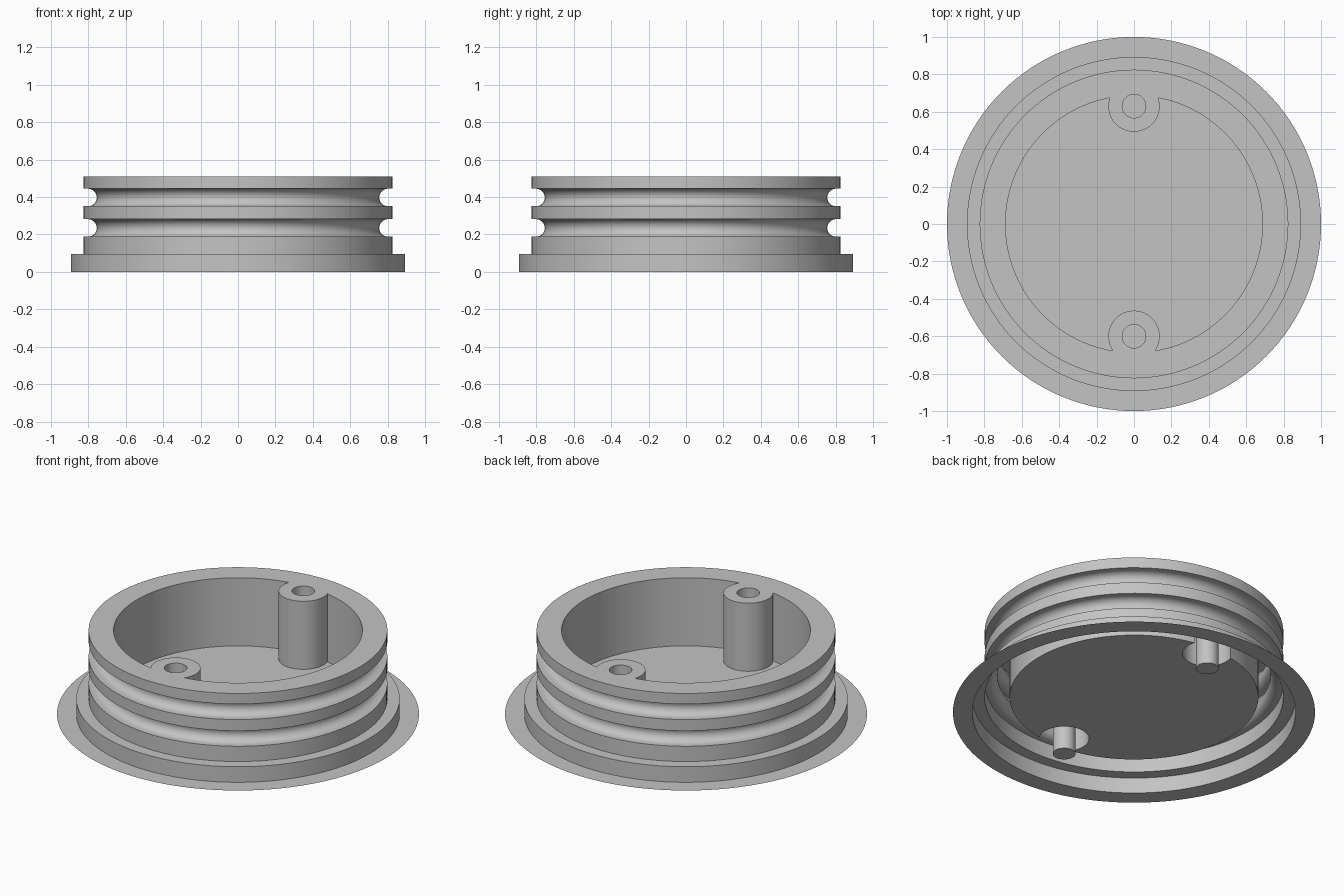
import bpy, bmesh
from math import sin, cos, pi, acos, atan2

if "Cube" in bpy.data.objects:
    bpy.data.objects.remove(bpy.data.objects["Cube"], do_unlink=True)

SEG = 128
R_FLANGE, R_STEP, R_BODY, R_CUP = 1.0, 0.893, 0.825, 0.687
R_BOSS, R_HOLE = 0.137, 0.063
Z_FLOOR, Z_TOP = 0.095, 0.51
BOSS_BACK, BOSS_FRONT = 0.63, 0.60
GROOVES = (0.235, 0.398)
GROOVE_R, GROOVE_X = 0.047, 0.802

grey = bpy.data.materials.new("plain grey")
grey.use_nodes = True
grey.diffuse_color = (0.55, 0.55, 0.55, 1)
grey.node_tree.nodes["Principled BSDF"].inputs["Base Color"].default_value = grey.diffuse_color


def circle(r, z, n=SEG, y=0.0):
    return [(r * cos(2 * pi * i / n), y + r * sin(2 * pi * i / n), z) for i in range(n)]


def at_height(loop, z):
    return [(x, y, z) for x, y, _ in loop]


def add_loop(bm, loop):
    return [bm.verts.new(p) for p in loop]


def finish(name, bm):
    mesh = bpy.data.meshes.new(name)
    bm.to_mesh(mesh)
    bm.free()
    mesh.materials.append(grey)
    obj = bpy.data.objects.new(name, mesh)
    bpy.context.collection.objects.link(obj)
    bpy.ops.object.select_all(action="DESELECT")
    obj.select_set(True)
    bpy.context.view_layer.objects.active = obj
    bpy.ops.object.shade_smooth_by_angle(angle=pi / 6)


def skin(name, loops, cap=False):
    """Bridge matching loops in order and optionally close the last one."""
    bm = bmesh.new()
    rows = [add_loop(bm, loop) for loop in loops]
    for a, b in zip(rows, rows[1:]):
        for i in range(len(a)):
            j = (i + 1) % len(a)
            bm.faces.new((a[i], a[j], b[j], b[i]))
    if cap:
        bm.faces.new(rows[-1])
    finish(name, bm)


def half_outline(c_start, c_end):
    """Cup arc from the front boss to the back boss, then round the back boss."""
    def half_angle(c):
        return acos((c * c + R_CUP ** 2 - R_BOSS ** 2) / (2 * c * R_CUP))
    start, end = -pi / 2 + half_angle(c_start), pi / 2 - half_angle(c_end)
    n = SEG // 2
    pts = [(R_CUP * cos(start + (end - start) * i / n),
            R_CUP * sin(start + (end - start) * i / n), 0) for i in range(n + 1)]
    x, y, _ = pts[-1]
    a = atan2(y - c_end, x)
    sweep = -pi - 2 * a
    m = 32
    pts += [(R_BOSS * cos(a + sweep * i / m),
             c_end + R_BOSS * sin(a + sweep * i / m), 0) for i in range(1, m)]
    return pts


# Thin flange, stepped base and grooved side wall
profile = [(R_FLANGE, 0), (R_STEP, 0), (R_STEP, Z_FLOOR), (R_BODY, Z_FLOOR)]
for z in GROOVES:
    profile.append((R_BODY, z - GROOVE_R))
    profile += [(GROOVE_X - GROOVE_R * cos(t), z + GROOVE_R * sin(t))
                for t in (-pi / 2 + pi * i / 16 for i in range(17))]
    profile.append((R_BODY, z + GROOVE_R))
profile.append((R_BODY, Z_TOP))
skin("grooved_outer_wall", [circle(r, z) for r, z in profile])

# Cup with two screw bosses merged into its wall
outline = half_outline(BOSS_FRONT, BOSS_BACK)
outline += [(-x, -y, z) for x, y, z in half_outline(BOSS_BACK, BOSS_FRONT)]
skin("cup_wall_and_floor", [at_height(outline, Z_TOP), at_height(outline, Z_FLOOR)], cap=True)

# Blind screw holes
holes = {"back": circle(R_HOLE, Z_TOP, 32, BOSS_BACK),
         "front": circle(R_HOLE, Z_TOP, 32, -BOSS_FRONT)}
for side, loop in holes.items():
    skin(side + "_screw_hole", [loop, at_height(loop, 0)], cap=True)

# Flat top rim with openings for the cup and the holes
bm = bmesh.new()
edges = []
for loop in (circle(R_BODY, Z_TOP), at_height(outline, Z_TOP), *holes.values()):
    verts = add_loop(bm, loop)
    edges += [bm.edges.new((verts[i - 1], verts[i])) for i in range(len(verts))]
bmesh.ops.triangle_fill(bm, edges=edges, use_beauty=True, normal=(0, 0, 1))
bm.normal_update()
for f in bm.faces:
    if f.normal.z < 0:
        f.normal_flip()
finish("top_rim", bm)
